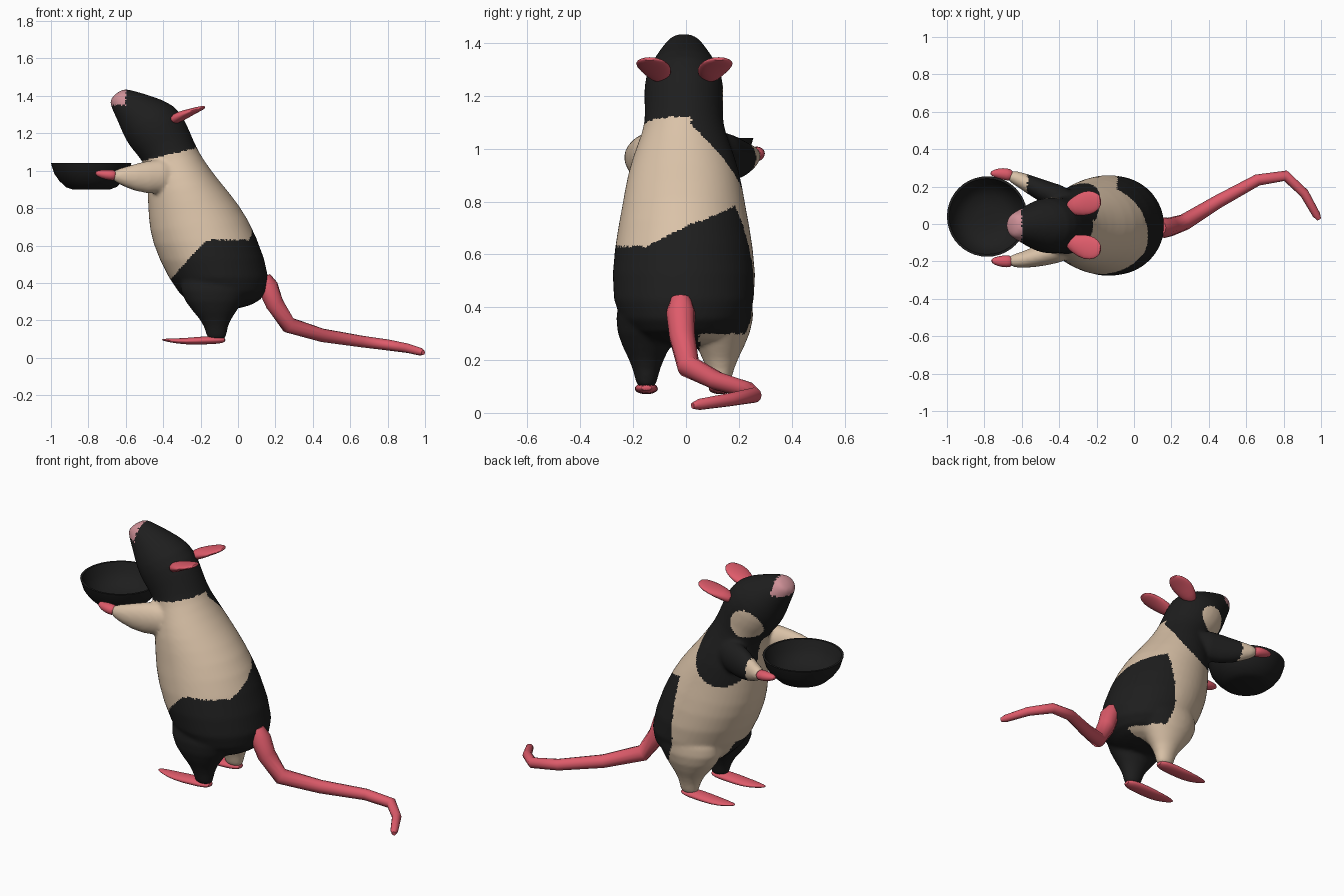
import bpy, bmesh, math
from mathutils import Vector as V

if "Cube" in bpy.data.objects:
    bpy.data.objects.remove(bpy.data.objects["Cube"])


def material(name, rgb):
    m = bpy.data.materials.new(name)
    m.diffuse_color = (*rgb, 1)
    m.use_nodes = True
    m.node_tree.nodes["Principled BSDF"].inputs["Base Color"].default_value = m.diffuse_color
    return m


BLACK = material("black", (0.013, 0.013, 0.013))
TAN = material("tan", (0.70, 0.54, 0.39))
PINK = material("pink", (0.73, 0.105, 0.145))
NOSE = material("pale_pink", (0.62, 0.28, 0.31))


def loft(bm, rings, n=24):
    """Skin elliptical rings given as (centre, axis, axis), capped at both ends."""
    loops = []
    for c, u, v in rings:
        loops.append([bm.verts.new(V(c) + V(u) * math.cos(a) + V(v) * math.sin(a))
                      for a in (2 * math.pi * i / n for i in range(n))])
    for a, b in zip(loops, loops[1:]):
        for i in range(n):
            j = (i + 1) % n
            bm.faces.new((a[i], a[j], b[j], b[i]))
    bm.faces.new(loops[0][::-1])
    bm.faces.new(loops[-1])


def tube_rings(points):
    """Rings along a path of (x, y, z, half width, half height)."""
    rings = []
    for i, p in enumerate(points):
        t = V(points[min(i + 1, len(points) - 1)][:3]) - V(points[max(i - 1, 0)][:3])
        side = t.cross(V((0, 0, 1))).normalized()
        up = side.cross(t).normalized()
        rings.append((p[:3], side * p[3], up * p[4]))
    return rings


def finish(bm, name, mat, angle=60):
    bmesh.ops.recalc_face_normals(bm, faces=bm.faces)
    me = bpy.data.meshes.new(name)
    bm.to_mesh(me)
    bm.free()
    ob = bpy.data.objects.new(name, me)
    bpy.context.collection.objects.link(ob)
    me.materials.append(mat)
    bpy.ops.object.select_all(action='DESELECT')
    ob.select_set(True)
    bpy.context.view_layer.objects.active = ob
    bpy.ops.object.shade_smooth_by_angle(angle=math.radians(angle))
    return ob


def tube(name, points, mat, n=16, subdiv=1):
    bm = bmesh.new()
    loft(bm, tube_rings(points), n)
    ob = finish(bm, name, mat)
    if subdiv:
        ob.modifiers.new("Subdivision", 'SUBSURF').levels = subdiv
        ob.modifiers["Subdivision"].render_levels = subdiv
    return ob


# Torso and head: belly x, z, back x, z, half width
bm = bmesh.new()
profile = [(-.13, .24, .02, .265, .10), (-.27, .28, .13, .30, .20),
           (-.375, .42, .19, .40, .285), (-.465, .62, .10, .66, .265),
           (-.48, .74, .01, .82, .235), (-.485, .88, -.10, .945, .215),
           (-.485, .98, -.185, 1.06, .175), (-.51, 1.055, -.23, 1.14, .145),
           (-.575, 1.12, -.275, 1.26, .153), (-.615, 1.19, -.335, 1.355, .15),
           (-.645, 1.27, -.46, 1.40, .11), (-.68, 1.34, -.58, 1.435, .072),
           (-.69, 1.385, -.62, 1.44, .055)]
loft(bm, [(((fx + bx) / 2, -.008, (fz + bz) / 2),
           ((bx - fx) / 2, 0, (bz - fz) / 2), (0, w, 0)) for fx, fz, bx, bz, w in profile])

# Hind legs
leg_y = (-.15, .13)
for y in leg_y:
    loft(bm, [((x, y + (.01 if z > .4 else 0), z), (rx, 0, 0), (0, ry, 0))
              for x, z, rx, ry in [(-.11, .50, .12, .07), (-.12, .42, .21, .125),
                                   (-.13, .30, .165, .12), (-.12, .20, .072, .062),
                                   (-.115, .13, .055, .042), (-.115, .09, .05, .036)]])

# Forelegs
loft(bm, tube_rings([(-.32, -.11, .98, .08, .10), (-.5, -.17, .96, .06, .092),
                     (-.6, -.195, .968, .043, .055), (-.68, -.2, .975, .03, .028)]))
loft(bm, tube_rings([(-.32, .11, .98, .08, .10), (-.5, .18, .96, .058, .09),
                     (-.6, .235, .965, .043, .055), (-.68, .265, .98, .03, .028)]))
body = finish(bm, "body", BLACK)

# Blend all shells of the body into one smooth skin
body.modifiers.new("Subdivision", 'SUBSURF').levels = 1
r = body.modifiers.new("Remesh", 'REMESH')
r.mode, r.voxel_size = 'VOXEL', .01
s = body.modifiers.new("Smooth", 'SMOOTH')
s.factor, s.iterations = .5, 8
skin = bpy.data.meshes.new_from_object(body.evaluated_get(bpy.context.evaluated_depsgraph_get()))
body.modifiers.clear()
body.data = skin
skin.materials.clear()
for m in (BLACK, TAN, NOSE):
    skin.materials.append(m)


# Coat pattern: 0 black, 1 tan, 2 nose
def coat(p):
    x, y, z = p
    if x < -.6 and z > 1.35:
        return 2
    if x < -.57 and z < 1.06:                       # wrists
        return 1
    if y > .05 and math.hypot((x + .47) / .085, (z - 1.165) / .085) < 1:
        return 1                                    # cheek patch
    if y <= .02:                                    # hood, plain side
        if z > 1.055 + .24 * (x + .5):
            return 0
    elif z > 1.12 - 1.2 * y + .6 * (x + .2):        # hood over the shoulder
        return 0
    if y < .05:                                     # hips
        return 0 if z < min(.41 + 1.1 * (x + .37), .63 + max(0, y + .15) * .5) else 1
    if z < .30:
        return 1                                    # tan leg
    edge = -.09 + .35 * max(0, .42 - z)
    return 0 if x > edge and z < .70 + .45 * y else 1


for f in skin.polygons:
    f.material_index = coat(f.center)
    f.use_smooth = True

# Hands
tube("right_hand", [(-.65, -.2, .975, .03, .027), (-.68, -.2, .976, .034, .03),
                    (-.73, -.199, .982, .028, .024), (-.765, -.195, .988, .01, .01)], PINK)
tube("left_hand", [(-.65, .258, .976, .03, .027), (-.68, .266, .979, .034, .03),
                   (-.73, .272, .985, .028, .024), (-.77, .27, .99, .01, .01)], PINK)

# Feet
for side, y in zip(("right", "left"), leg_y):
    tube(side + "_foot", [(-.065, y, .095, .02, .01), (-.10, y, .094, .04, .02),
                          (-.17, y, .094, .045, .023), (-.28, y, .087, .045, .018),
                          (-.36, y, .092, .03, .011), (-.41, y, .097, .01, .004)], PINK)

# Ears
for side, k in (("right", -1), ("left", 1)):
    tube(side + "_ear", [(x, k * y - .006, z, w, h) for x, y, z, w, h in
                         [(-.36, .09, 1.265, .03, .025), (-.31, .10, 1.29, .055, .03),
                          (-.25, .12, 1.315, .07, .018), (-.20, .13, 1.333, .054, .013),
                          (-.175, .132, 1.342, .02, .007)]], PINK)

# Tail
tube("tail", [(x, y, z, w, w) for x, y, z, w in
              [(.135, -.02, .43, .04), (.16, -.02, .38, .055), (.195, -.015, .29, .05),
               (.27, .01, .175, .044), (.45, .12, .12, .036), (.66, .235, .087, .031),
               (.81, .258, .067, .029), (.91, .165, .05, .025), (.975, .05, .032, .021),
               (.99, .025, .027, .012)]], PINK, 12, 0)

# Bowl
bm = bmesh.new()
loft(bm, [((-.785, .04, z), (r, 0, 0), (0, r, 0)) for r, z in
          [(.10, .90), (.135, .912), (.17, .945), (.198, .985), (.215, 1.04),
           (.203, 1.04), (.185, .99), (.155, .95), (.115, .925), (.06, .915)]], 40)
finish(bm, "bowl", BLACK, 50)
